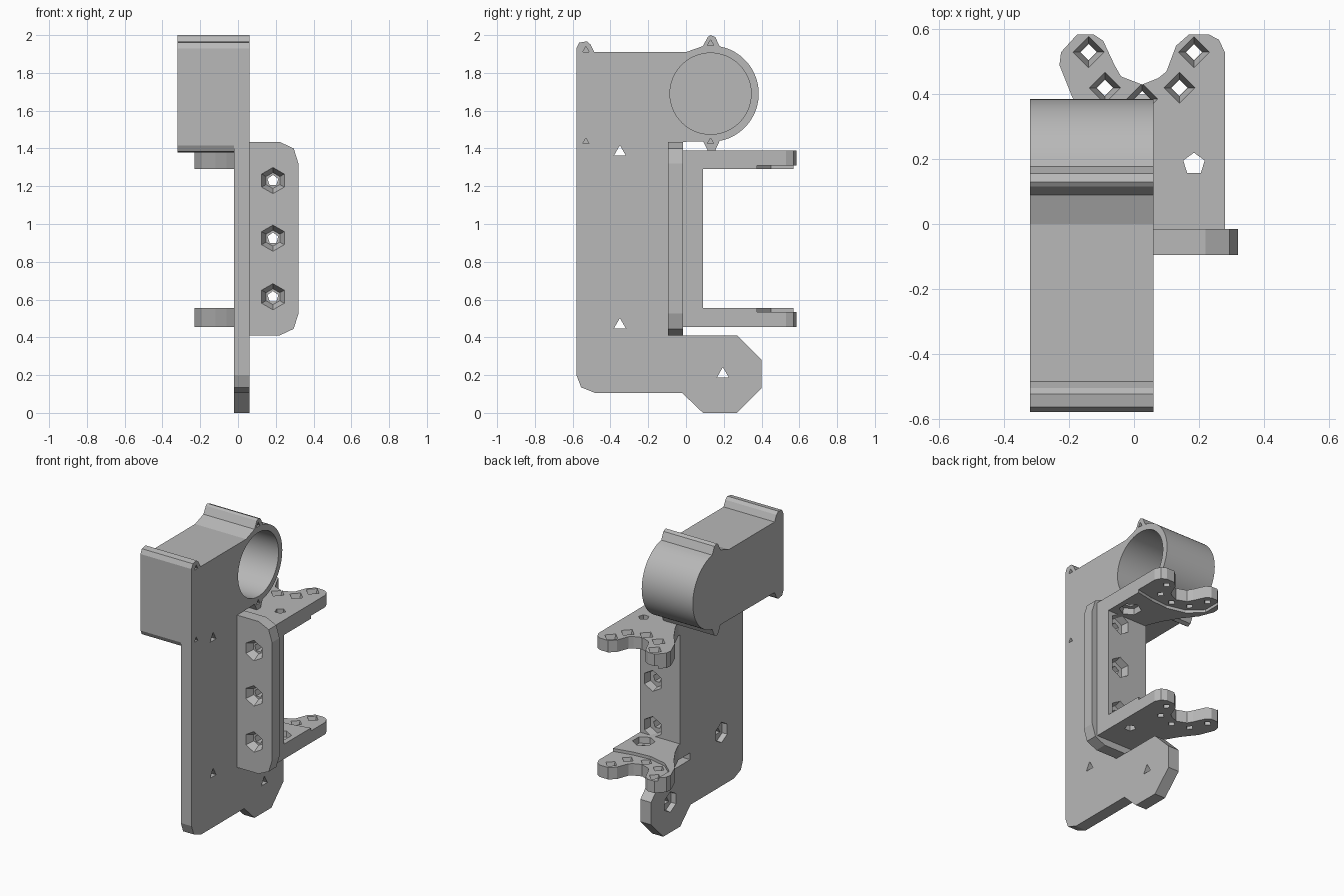
import bpy, bmesh
from math import sin, cos, radians
from mathutils import Vector

cube = bpy.data.objects.get("Cube")
if cube:
    bpy.data.objects.remove(cube)

grey = bpy.data.materials.new("plain grey")
grey.use_nodes = True
colour = (0.48, 0.48, 0.48, 1)
grey.diffuse_color = colour
grey.node_tree.nodes["Principled BSDF"].inputs["Base Color"].default_value = colour


def make(name, bm):
    bmesh.ops.recalc_face_normals(bm, faces=bm.faces[:])
    mesh = bpy.data.meshes.new(name)
    bm.to_mesh(mesh)
    bm.free()
    mesh.materials.append(grey)
    ob = bpy.data.objects.new(name, mesh)
    bpy.context.collection.objects.link(ob)
    return ob


def prism(name, outline, axis, a, b):
    """Extrude a 2D outline along an axis from a to b."""
    place = {"x": lambda u, v: (a, u, v), "y": lambda u, v: (u, a, v), "z": lambda u, v: (u, v, a)}[axis]
    bm = bmesh.new()
    face = bm.faces.new([bm.verts.new(place(u, v)) for u, v in outline])
    geom = bmesh.ops.extrude_face_region(bm, geom=[face])["geom"]
    shift = Vector([b - a if c == axis else 0 for c in "xyz"])
    bmesh.ops.translate(bm, vec=shift, verts=[g for g in geom if isinstance(g, bmesh.types.BMVert)])
    return make(name, bm)


def subtract(parts, cutter):
    cutter.hide_render = True
    for ob in parts:
        mod = ob.modifiers.new("cut", "BOOLEAN")
        mod.operation, mod.solver, mod.object = "DIFFERENCE", "EXACT", cutter
        bpy.context.view_layer.objects.active = ob
        bpy.ops.object.modifier_apply(modifier=mod.name)
    bpy.data.objects.remove(cutter)


def drill(parts, start, direction, length, r0, r1, sides):
    """Cut a straight or tapered hole from a start point."""
    d = Vector(direction)
    bm = bmesh.new()
    bmesh.ops.create_cone(bm, cap_ends=True, segments=sides, radius1=r0, radius2=r1, depth=length)
    mat = d.to_track_quat("Z", "Y").to_matrix().to_4x4()
    mat.translation = Vector(start) + d * length / 2
    bmesh.ops.transform(bm, matrix=mat, verts=bm.verts[:])
    subtract(parts, make("hole_cutter", bm))


def flip(points, middle):
    return [(u, 2 * middle - v) for u, v in reversed(points)]


def box(x0, x1, y0, y1):
    return [(x0, y0), (x1, y0), (x1, y1), (x0, y1)]


# Outlines shared by the housing and the plate
BY, BZ, BR = 0.13, 1.69, 0.255
front_ear = [(-0.58, 1.93), (-0.565, 1.96), (-0.525, 1.967), (-0.505, 1.95), (-0.485, 1.91)]
barrel_ear = [(0.09, 1.942), (0.115, 1.99), (0.13, 2.0), (0.155, 1.99), (0.178, 1.94)]
arc = [(BY + BR * cos(radians(t)), BZ + BR * sin(radians(t))) for t in range(72, -73, -4)]
top_edge = front_ear + [(0.0, 1.91)] + barrel_ear + arc + flip(barrel_ear, BZ)

# Motor housing
housing = prism("motor_housing", top_edge + flip(front_ear, 1.6725), "x", -0.32, -0.02)

# Side plate with its foot
foot = [(-0.015, 1.435), (-0.015, 0.41), (0.27, 0.41), (0.4, 0.28), (0.4, 0.13), (0.27, 0),
        (0.09, 0), (-0.02, 0.105), (-0.48, 0.105), (-0.555, 0.135), (-0.58, 0.2)]
plate = prism("side_plate", top_edge + foot, "x", -0.02, 0.06)
both = [plate, housing]

# Blind round bore and small screw holes
drill(both, (0.08, BY, BZ), (-1, 0, 0), 0.37, 0.215, 0.215, 64)
for y, z in [(-0.53, 1.92), (-0.53, 1.435), (BY, 1.955), (BY, 1.435)]:
    drill(both, (0.08, y, z), (-1, 0, 0), 0.3, 0.02, 0.02, 3)

# Plate bolt holes with nut pockets behind
for y, z in [(-0.35, 1.38), (-0.35, 0.465), (0.195, 0.205)]:
    drill([plate], (0.08, y, z), (-1, 0, 0), 0.2, 0.037, 0.037, 3)
    drill([plate], (-0.03, y, z), (1, 0, 0), 0.045, 0.07, 0.065, 6)

# Front flange with clipped outer corners
corner = [(0.32, 1.32), (0.295, 1.4), (0.22, 1.435), (0.06, 1.435)]
flange = prism("front_flange", flip(corner, 0.9225) + corner, "y", -0.095, -0.015)

# Bracket web between the arms
web = prism("bracket_web", box(-0.02, 0.28, -0.015, 0.09), "z", 0.555, 1.29)
for z in (1.23, 0.925, 0.615):
    drill([flange, web], (0.185, -0.2, z), (0, 1, 0), 0.4, 0.03, 0.03, 5)
    drill([flange], (0.185, -0.1, z), (0, 1, 0), 0.055, 0.072, 0.042, 6)
    drill([web], (0.185, 0.095, z), (0, -1, 0), 0.055, 0.072, 0.06, 6)

# Forked arms, with a shallow step and a nut pocket on the inner faces
fork = [(-0.02, -0.015), (0.28, -0.015), (0.28, 0.53), (0.262, 0.568), (0.23, 0.585), (0.17, 0.585),
        (0.13, 0.55), (0.1, 0.47), (0.075, 0.45), (0.025, 0.43), (-0.04, 0.455), (-0.06, 0.49),
        (-0.095, 0.565), (-0.125, 0.585), (-0.175, 0.585), (-0.225, 0.53), (-0.23, 0.49),
        (-0.19, 0.39), (-0.12, 0.3), (-0.06, 0.2), (-0.02, 0.11)]
step = [(0.3, 0.38), (0.3, 0.6), (-0.19, 0.6), (-0.19, 0.45), (-0.1, 0.37), (0.025, 0.34), (0.15, 0.35)]
for name, low, inner, inward in [("lower_arm", 0.455, 0.555, 1), ("upper_arm", 1.29, 1.29, -1)]:
    arm = prism(name, fork, "z", low, low + 0.1)
    subtract([arm], prism("step_cutter", step, "z", inner - 0.02 * inward, inner + 0.02 * inward))
    top = low + 0.1
    for x, y in [(-0.14, 0.53), (0.185, 0.53), (-0.09, 0.42), (0.14, 0.42), (0.025, 0.385)]:
        drill([arm], (x, y, top + 0.02), (0, 0, -1), 0.2, 0.025, 0.025, 4)
        drill([arm], (x, y, top + 0.005), (0, 0, -1), 0.06, 0.05, 0.027, 4)
    drill([arm], (0.185, 0.185, top + 0.02), (0, 0, -1), 0.2, 0.035, 0.035, 5)
    drill([arm], (0.185, 0.185, inner + 0.005 * inward), (0, 0, -inward), 0.045, 0.07, 0.065, 6)

# Smooth only the round barrel and bore
for ob in both:
    bpy.ops.object.select_all(action="DESELECT")
    ob.select_set(True)
    bpy.context.view_layer.objects.active = ob
    bpy.ops.object.shade_smooth_by_angle(angle=radians(12))
